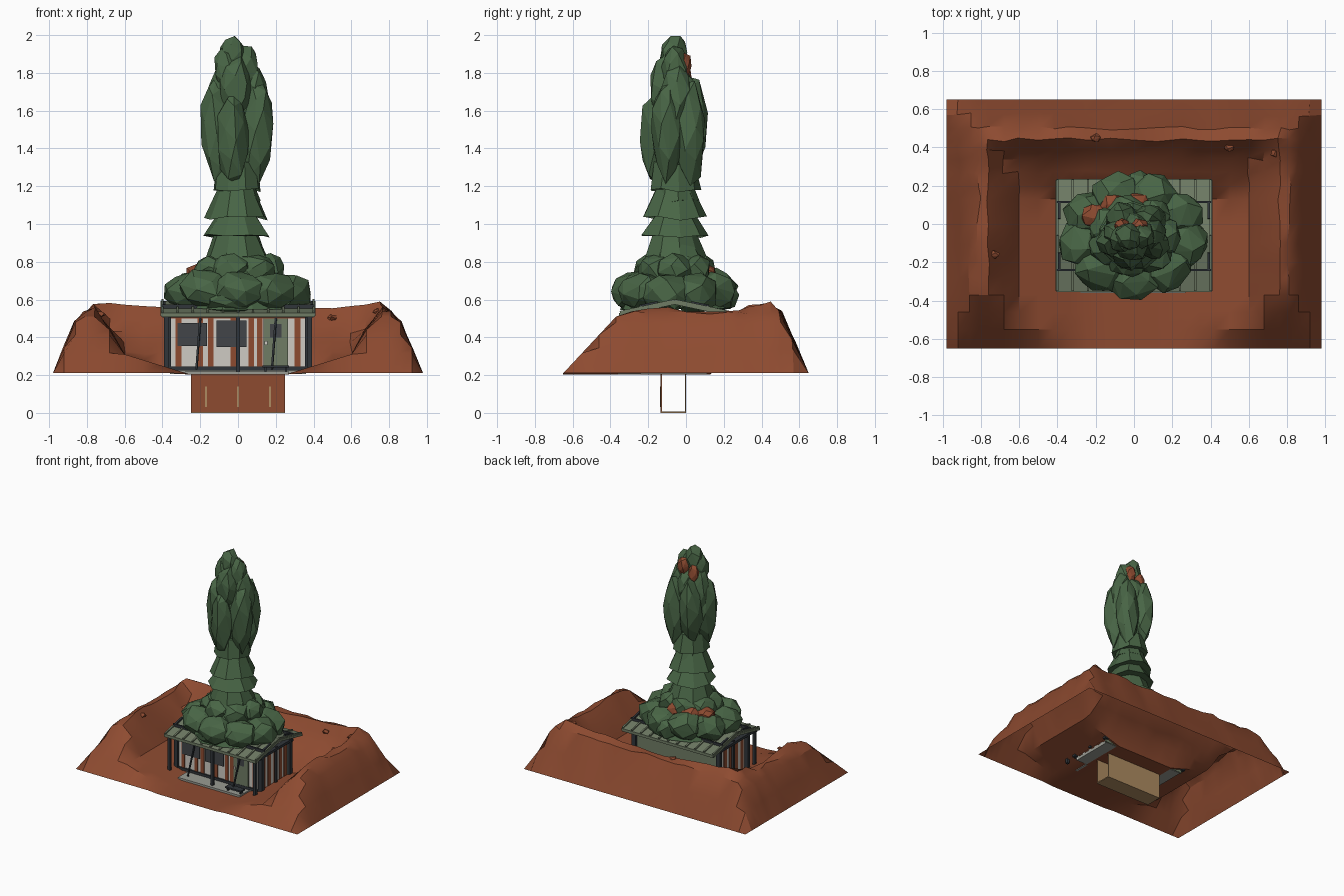
import bpy, bmesh, math, random
from mathutils import Vector, Matrix

random.seed(11)
cube = bpy.data.objects.get("Cube")
if cube:
    bpy.data.objects.remove(cube)


def material(name, *rgb):
    m = bpy.data.materials.new(name)
    m.use_nodes = True
    m.diffuse_color = (*rgb, 1)
    m.node_tree.nodes["Principled BSDF"].inputs["Base Color"].default_value = (*rgb, 1)
    return m


EARTH = material("red earth", .27, .07, .03)
LEAF = material("leaf green", .065, .13, .06)
ROOF = material("grey green metal", .16, .2, .13)
WHITE = material("off white", .62, .6, .55)
DARK = material("dark timber", .03, .036, .042)
GLASS = material("smoky glass", .055, .06, .066)
TAN = material("tan plaster", .42, .26, .12)
CONCRETE = material("pale concrete", .32, .33, .29)


def finish(bm, name, mat, smooth=False):
    me = bpy.data.meshes.new(name)
    bm.to_mesh(me)
    bm.free()
    me.materials.append(mat)
    ob = bpy.data.objects.new(name, me)
    bpy.context.collection.objects.link(ob)
    if smooth:
        bpy.ops.object.select_all(action="DESELECT")
        ob.select_set(True)
        bpy.context.view_layer.objects.active = ob
        bpy.ops.object.shade_smooth_by_angle(angle=math.radians(30))
    return ob


def box(name, x, y, z, mat):
    """Box from (low, high) pairs."""
    bm = bmesh.new()
    bmesh.ops.create_cube(bm, size=1)
    for v in bm.verts:
        v.co = [lo + (c + .5) * (hi - lo) for c, (lo, hi) in zip(v.co, (x, y, z))]
    return finish(bm, name, mat)


def bar(name, a, b, width, mat):
    """Square bar between two points."""
    a, b = Vector(a), Vector(b)
    d = b - a
    bm = bmesh.new()
    bmesh.ops.create_cube(bm, size=1)
    bm.transform(Matrix.Translation((a + b) / 2) @ d.to_track_quat("Z", "Y").to_matrix().to_4x4()
                 @ Matrix.Diagonal((width, width, d.length, 1)))
    return finish(bm, name, mat)


def lump(name, pos, radii, mat=LEAF, tilt=0, count=24):
    """Angular boulder: hull of points scattered evenly over an ellipsoid."""
    bm = bmesh.new()
    turn = random.uniform(0, 6)
    for i in range(count):
        h = 1 - 2 * (i + .5) / count
        a = turn + i * 2.4 + random.uniform(-.25, .25)
        r = math.sqrt(1 - h * h)
        bm.verts.new(Vector((r * math.cos(a), r * math.sin(a), h)) * random.uniform(.92, 1.08))
    bmesh.ops.convex_hull(bm, input=bm.verts)
    bm.transform(Matrix.Translation(pos) @ Matrix.Rotation(tilt, 4, "Y") @ Matrix.Diagonal((*radii, 1)))
    return finish(bm, name, mat)


def skirt(name, z0, z1, r0, r1, sides=9):
    """Ragged flared tier of foliage."""
    bm = bmesh.new()
    bmesh.ops.create_cone(bm, segments=sides, radius1=r0, radius2=r1, depth=z1 - z0, cap_ends=True)
    for v in bm.verts:
        v.co.x *= random.uniform(.9, 1.06)
        v.co.y *= random.uniform(.9, 1.06)
        v.co.z += random.uniform(-.012, .012)
    bm.transform(Matrix.Translation((-.005, -.06, (z0 + z1) / 2)))
    return finish(bm, name, LEAF)


# Earth berm: open shell around a sunken yard, low at the front
def ramp(t, *pts):
    if t <= pts[0][0]:
        return pts[0][1]
    for (a, p), (b, q) in zip(pts, pts[1:]):
        if t <= b:
            return p + (q - p) * (t - a) / (b - a)
    return pts[-1][1]


def ground(x, y):
    ax = abs(x)
    crest = .51 + .06 * min(1, ax / .7)
    outer = min(ramp(ax, (.76, .58), (.86, .48), (.98, .21)),
                ramp(y, (-.65, .21), (-.37, .51), (-.2, .56), (0, .54), (.2, .53), (.4, .58)),
                ramp(y, (.44, crest + .01), (.5, .53), (.65, .21)))
    inner = max(ramp(ax, (.25, .203), (.6, .31), (.76, .57)),
                ramp(y, (.13, .203), (.2, .32), (.34, .43), (.44, crest)))
    return min(outer, inner) if ax < .76 and y < .44 else outer


xs = [0, .125, .25, .34, .42, .5, .6, .68, .76, .81, .86, .92, .98]
xs = [-x for x in xs[:0:-1]] + xs
ys = [-.65, -.55, -.46, -.37, -.28, -.2, -.1, 0, .13, .2, .27, .34, .39, .44, .5, .57, .65]
bm = bmesh.new()
grid = []
for y in ys:
    row = []
    for x in xs:
        z = ground(x, y)
        n = 0 if abs(x) > .97 or y > .64 or y < -.36 or z < .32 else .01
        row.append(bm.verts.new(Vector((x, y, z)) + Vector([random.uniform(-n, n) for _ in range(3)])))
    grid.append(row)
for r, s in zip(grid, grid[1:]):
    for i in range(len(xs) - 1):
        bm.faces.new((r[i], r[i + 1], s[i + 1], s[i]))
finish(bm, "earth_berm", EARTH, smooth=True)
for x, y in [(-.73, -.16), (-.2, .45), (.5, .4), (.74, .37)]:
    lump("loose_rock", (x, y, ground(x, y)), (.03, .025, .018), EARTH, count=10)

# Cellar hanging below the yard, open at its ends
box("cellar_front", (-.25, .25), (-.135, -.131), (.005, .21), EARTH)
box("cellar_lining", (-.25, .25), (-.131, -.128), (.005, .205), TAN)
box("cellar_back", (-.25, .25), (-.005, 0), (.005, .205), TAN)
box("cellar_floor", (-.25, .25), (-.135, 0), (0, .008), TAN)
for x in (-.17, 0, .17):
    box("cellar_strip", (x - .006, x + .006), (-.138, -.134), (.03, .14), TAN)

# House shell
box("house_floor", (-.36, .36), (-.24, .11), (.207, .235), CONCRETE)
box("porch_slab", (-.28, .27), (-.36, -.24), (.204, .22), CONCRETE)
box("front_wall", (-.36, .36), (-.24, -.225), (.21, .53), WHITE)
box("back_wall", (-.37, .37), (.1, .115), (.21, .53), ROOF)
for side in (-1, 1):
    box("end_wall", sorted((side * .345, side * .36)), (-.235, .11), (.23, .53), WHITE)
    for y in (-.19, -.12, -.05, .02, .08):
        box("end_board", sorted((side * .358, side * .364)), (y - .018, y + .018), (.23, .52), EARTH)
    for y in (-.24, .115):
        box("corner_post", sorted((side * .355, side * .39)), (y - .015, y + .015), (.23, .53), DARK)
    box("end_beam", sorted((side * .36, side * .395)), (-.33, .13), (.505, .525), DARK)
    box("end_post", sorted((side * .37, side * .385)), (-.07, -.05), (.23, .53), DARK)
for x in (-.315, -.2, -.145, -.025, .07, .115, .315):
    box("front_board", (x - .015, x + .015), (-.245, -.238), (.23, .52), EARTH)
box("front_header", (-.355, .355), (-.246, -.238), (.5, .53), EARTH)
for x0, x1, z0, z1 in ((-.32, -.165, .355, .475), (-.115, .045, .35, .49)):
    box("front_window", (x0, x1), (-.25, -.242), (z0, z1), GLASS)
box("door", (.135, .265), (-.25, -.238), (.235, .5), ROOF)
box("door_window", (.17, .23), (-.254, -.249), (.4, .47), GLASS)
box("door_handle", (.14, .155), (-.258, -.249), (.36, .38), WHITE)

# Porch posts, braces, beams and bench
for x in (-.38, 0, .38):
    box("porch_post", (x - .011, x + .011), (-.335, -.313), (.21, .525), DARK)
for x in (-.2, .2):
    bar("porch_brace", (x - .02, -.32, .23), (x, -.25, .5), .01, DARK)
for y in (-.325, .12):
    box("eave_beam", (-.4, .4), (y - .01, y + .01), (.505, .525), DARK)
box("base_rail", (-.37, .37), (-.252, -.24), (.225, .245), DARK)
box("bench_seat", (.13, .27), (-.35, -.3), (.24, .252), DARK)
for x in (.14, .25):
    box("bench_leg", (x, x + .01), (-.34, -.31), (.215, .242), DARK)

# Shallow ribbed gable roof
RIDGE = (-.06, .592)
for y, rail in ((-.35, -.24), (.23, .115)):
    bm = bmesh.new()
    top = [bm.verts.new((x, *p)) for x, p in ((-.41, (y, .53)), (.41, (y, .53)), (.41, RIDGE), (-.41, RIDGE))]
    face = bm.faces.new(top)
    for v in bmesh.ops.extrude_face_region(bm, geom=[face])["geom"]:
        if isinstance(v, bmesh.types.BMVert):
            v.co.z -= .018
    bmesh.ops.recalc_face_normals(bm, faces=bm.faces)
    finish(bm, "roof_slope", ROOF)
    for i in range(11):
        x = -.4 + i * .08
        bar("roof_rib", (x, y, .534), (x, RIDGE[0], RIDGE[1] + .004), .012, ROOF)
    # Dark frame lying on the roof
    box("roof_rail", (-.405, .405), (rail - .006, rail + .006), (.55, .574), DARK)
    for x in (-.39, .39):
        bar("roof_end_rail", (x, rail, .566), (x, rail * .5 - .03, .585), .014, DARK)
    box("gutter", (-.405, .405), (y - .004, y + .004), (.508, .53), ROOF)

# Foliage mound on the roof
skirt("mound_core", .55, .82, .3, .17, 11)
for i in range(9):
    a = i * math.tau / 9 - math.pi / 2
    lump("mound_lower", (.265 * math.cos(a), -.06 + .22 * math.sin(a), .645 + random.uniform(-.02, .02)),
         (.14, .125, .11))
for i in range(7):
    a = i * math.tau / 7
    lump("mound_upper", (.14 * math.cos(a), -.06 + .12 * math.sin(a), .755), (.115, .105, .09))
lump("mound_front", (-.03, -.28, .61), (.16, .1, .09))
lump("mound_back", (.03, .17, .62), (.12, .11, .09))
for x, y in ((-.2, .04), (-.1, .1), (.01, .1)):
    lump("mound_bare_patch", (x, y, .735), (.08, .065, .055), EARTH)

# Flared trunk tiers
for z0, z1, r0, r1 in ((.76, .9, .2, .13), (.82, .97, .17, .11), (.935, 1.06, .185, .1),
                       (1.03, 1.19, .172, .1), (1.12, 1.24, .125, .085), (1.18, 1.32, .14, .11)):
    skirt("trunk_tier", z0, z1, r0, r1)

# Tall leafy crown
lump("crown_core", (-.01, -.06, 1.52), (.13, .12, .34))
for x, y, z, r, h, tilt in ((-.03, -.16, 1.45, .085, .26, 0), (.1, -.1, 1.5, .09, .28, .05),
                            (-.11, -.09, 1.49, .085, .29, -.05), (.08, .02, 1.48, .09, .28, .04),
                            (-.06, .025, 1.53, .09, .26, 0), (-.09, -.05, 1.67, .075, .19, .1),
                            (.085, -.05, 1.68, .08, .19, -.1), (-.01, -.11, 1.72, .09, .18, 0),
                            (0, -.015, 1.66, .08, .17, 0)):
    lump("crown_leaf", (x, y, z), (r, r, h), LEAF, tilt)
for x, y, z, r, h in ((-.03, -.065, 1.885, .075, .12), (-.06, -.08, 1.82, .07, .13),
                      (.04, -.06, 1.82, .075, .14)):
    lump("crown_tip", (x, y, z), (r, r, h))
for x, z in ((-.06, 1.8), (.03, 1.84)):
    lump("crown_bare_patch", (x, -.01, z), (.045, .04, .075), EARTH)
